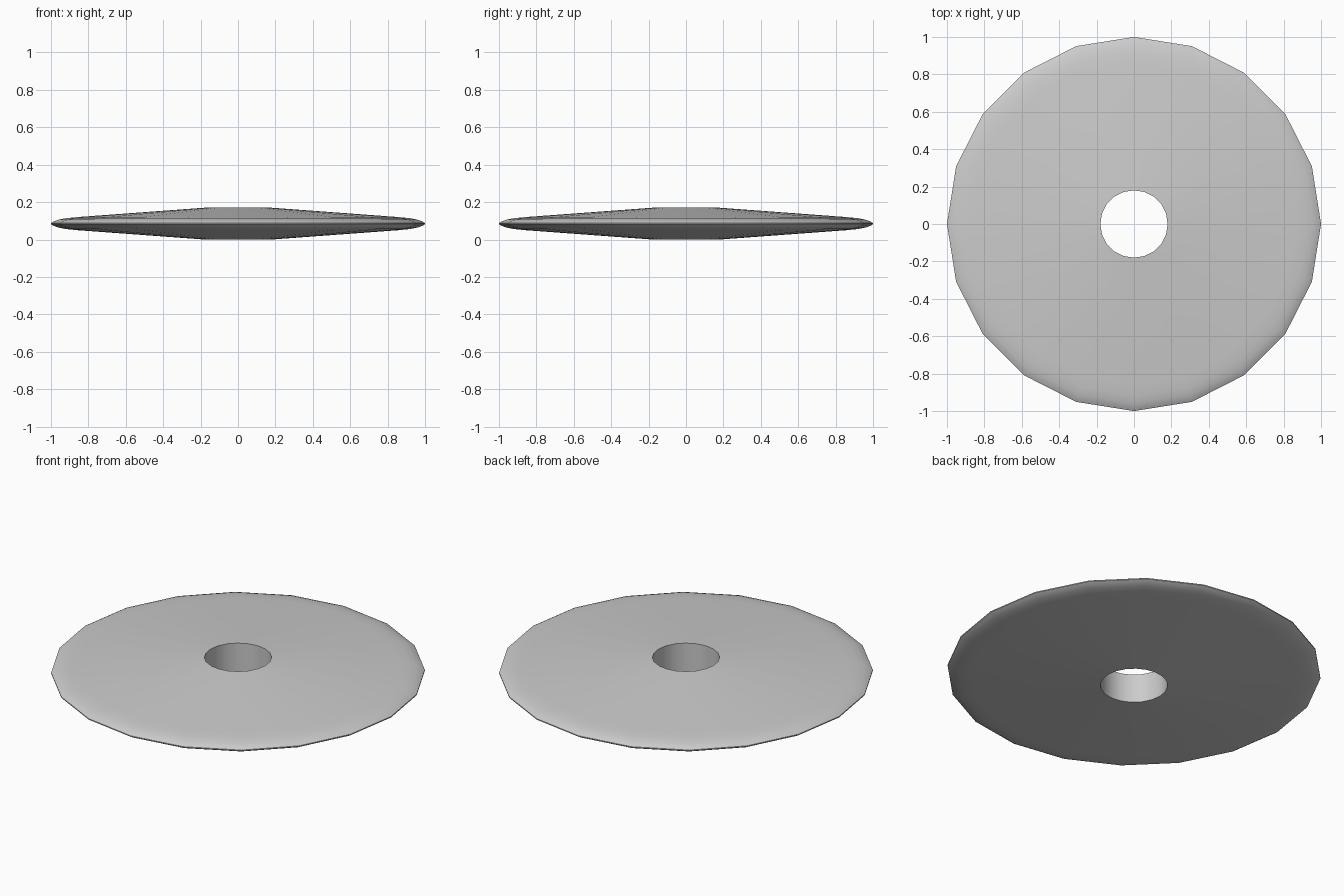
import bpy, bmesh
from math import cos, sin, pi, radians

if "Cube" in bpy.data.objects:
    bpy.data.objects.remove(bpy.data.objects["Cube"])

SIDES = 20
MID = 0.085  # height of the rim's middle plane

# Upper half of the cross-section: (radius, height above middle)
upper = [(0.18, 0.085), (0.86, 0.035), (0.92, 0.029), (0.96, 0.021), (0.985, 0.012), (1.0, 0.003)]
profile = upper + [(r, -h) for r, h in reversed(upper)]

# Revolve the closed profile into a lens-shaped disc with a centre hole
bm = bmesh.new()
rings = [[bm.verts.new((r * cos(2 * pi * i / SIDES), r * sin(2 * pi * i / SIDES), MID + h))
          for i in range(SIDES)] for r, h in profile]
for k, a in enumerate(rings):
    b = rings[(k + 1) % len(rings)]
    for i in range(SIDES):
        j = (i + 1) % SIDES
        bm.faces.new((a[i], b[i], b[j], a[j]))
bmesh.ops.recalc_face_normals(bm, faces=bm.faces)
mesh = bpy.data.meshes.new("disc")
bm.to_mesh(mesh)
bm.free()

disc = bpy.data.objects.new("disc", mesh)
bpy.context.collection.objects.link(disc)
bpy.context.view_layer.objects.active = disc
disc.select_set(True)
bpy.ops.object.shade_smooth_by_angle(angle=radians(50))
